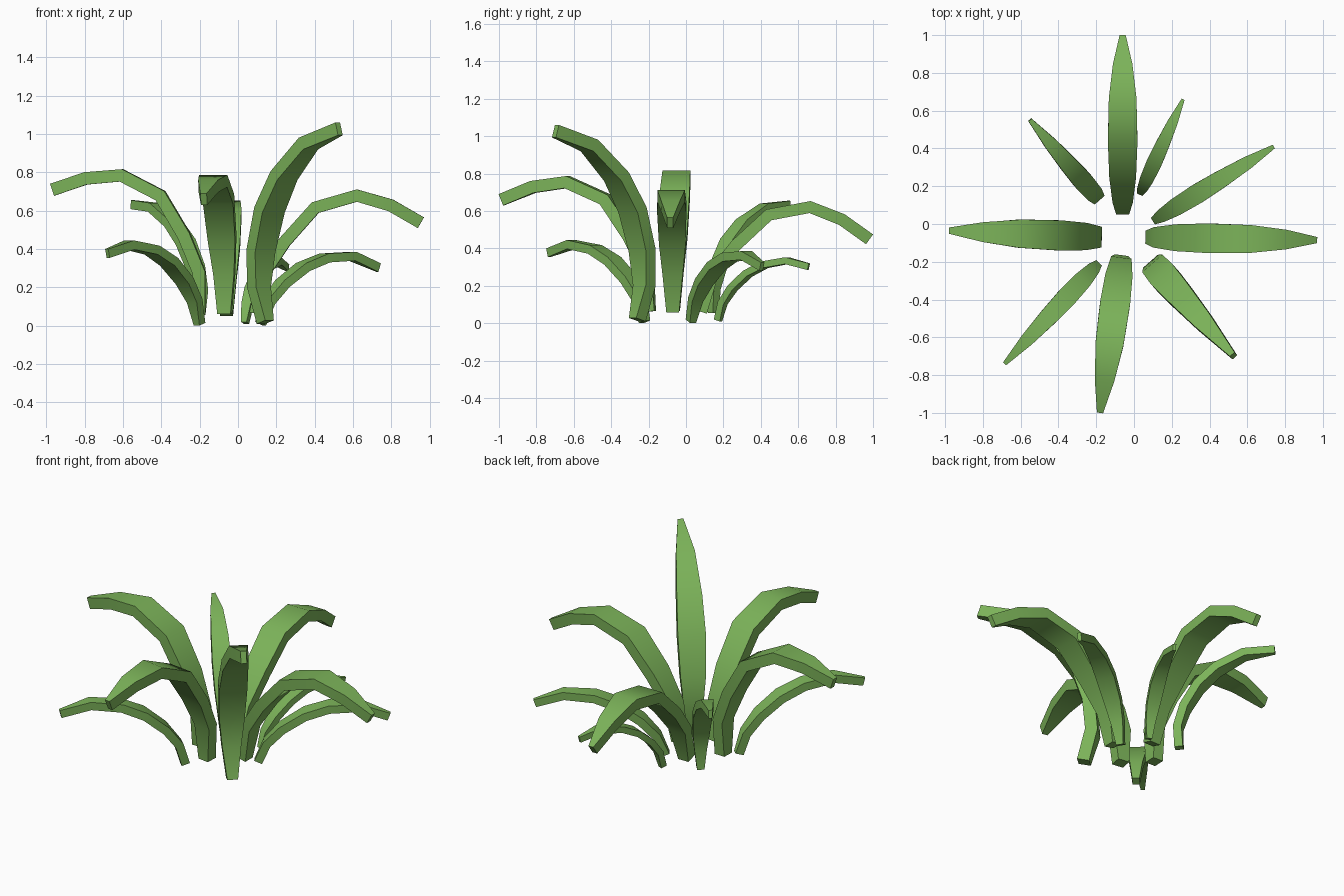
import bpy, bmesh, math
from mathutils import Vector

if "Cube" in bpy.data.objects:
    bpy.data.objects.remove(bpy.data.objects["Cube"])

green = bpy.data.materials.new("leaf_green")
green.diffuse_color = (0.2, 0.45, 0.1, 1)
green.use_nodes = True
green.node_tree.nodes["Principled BSDF"].inputs["Base Color"].default_value = green.diffuse_color

# Side profile of the upper face (outward, up), with width at each ring
BROAD = dict(path=[(0, 0), (0, .22), (.08, .42), (.21, .64), (.43, .755), (.63, .74), (.81, .68)],
             width=[.07, .11, .145, .16, .15, .105, .033], thick=.066)
SLIM = dict(path=[(0, 0), (.05, .12), (.14, .22), (.27, .31), (.41, .36), (.59, .37), (.755, .31)],
            width=[.04, .07, .095, .105, .095, .07, .022], thick=.047)


def leaf(name, kind, base, tip):
    """Fit a leaf kind between base and tip by scaling and pitching its profile."""
    base, tip = Vector(base), Vector(tip)
    span = tip - base
    out = Vector((span.x, span.y, 0)).normalized()
    side = Vector((-out.y, out.x, 0))
    end = Vector(kind["path"][-1])
    scale = span.length / end.length
    pitch = math.atan2(span.z, span.xy.length) - math.atan2(end.y, end.x)
    c, s = math.cos(pitch) * scale, math.sin(pitch) * scale
    pts = [Vector((r * c - z * s, r * s + z * c)) for r, z in kind["path"]]

    bm = bmesh.new()
    rings = []
    for i, p in enumerate(pts):
        # offset the underside along the mitred normal
        d1 = (pts[max(i, 1)] - pts[max(i, 1) - 1]).normalized()
        j = min(i + 1, len(pts) - 1)
        d2 = (pts[j] - pts[j - 1]).normalized()
        d = (d1 + d2).normalized()
        low = p + Vector((d.y, -d.x)) * kind["thick"] * scale
        half = side * kind["width"][i] * scale / 2
        top = base + out * p.x + Vector((0, 0, p.y))
        bot = base + out * low.x + Vector((0, 0, low.y))
        rings.append([bm.verts.new(v) for v in (top + half, top - half, bot - half, bot + half)])
    for a, b in zip(rings, rings[1:]):
        for k in range(4):
            n = (k + 1) % 4
            bm.faces.new((a[k], a[n], b[n], b[k]))
    bm.faces.new(rings[0])
    bm.faces.new(rings[-1])
    bmesh.ops.recalc_face_normals(bm, faces=bm.faces[:])
    mesh = bpy.data.meshes.new(name)
    bm.to_mesh(mesh)
    bm.free()
    mesh.materials.append(green)
    ob = bpy.data.objects.new(name, mesh)
    bpy.context.collection.objects.link(ob)
    bpy.ops.object.select_all(action='DESELECT')
    ob.select_set(True)
    bpy.context.view_layer.objects.active = ob
    bpy.ops.object.shade_smooth_by_angle(angle=math.radians(50))


# Broad arching leaves
leaf("leaf_left", BROAD, (-.17, -.07, .065), (-.98, -.035, .74))
leaf("leaf_right", BROAD, (.06, -.07, .07), (.97, -.085, .565))
leaf("leaf_front", BROAD, (-.065, -.165, .065), (-.18, -1.0, .69))
leaf("leaf_back", BROAD, (-.06, .05, .07), (-.06, 1.0, .475))

# Slim leaves on the diagonals
leaf("leaf_front_right_tall", SLIM, (.12, -.235, .01), (.52, -.69, 1.06))
leaf("leaf_front_left", SLIM, (-.185, -.205, .015), (-.685, -.74, .40))
leaf("leaf_back_left", SLIM, (-.185, .13, .055), (-.55, .55, .655))
leaf("leaf_back_right", SLIM, (.10, .015, .02), (.74, .41, .325))
leaf("leaf_back_right_small", SLIM, (.03, .155, .02), (.26, .66, .32))
